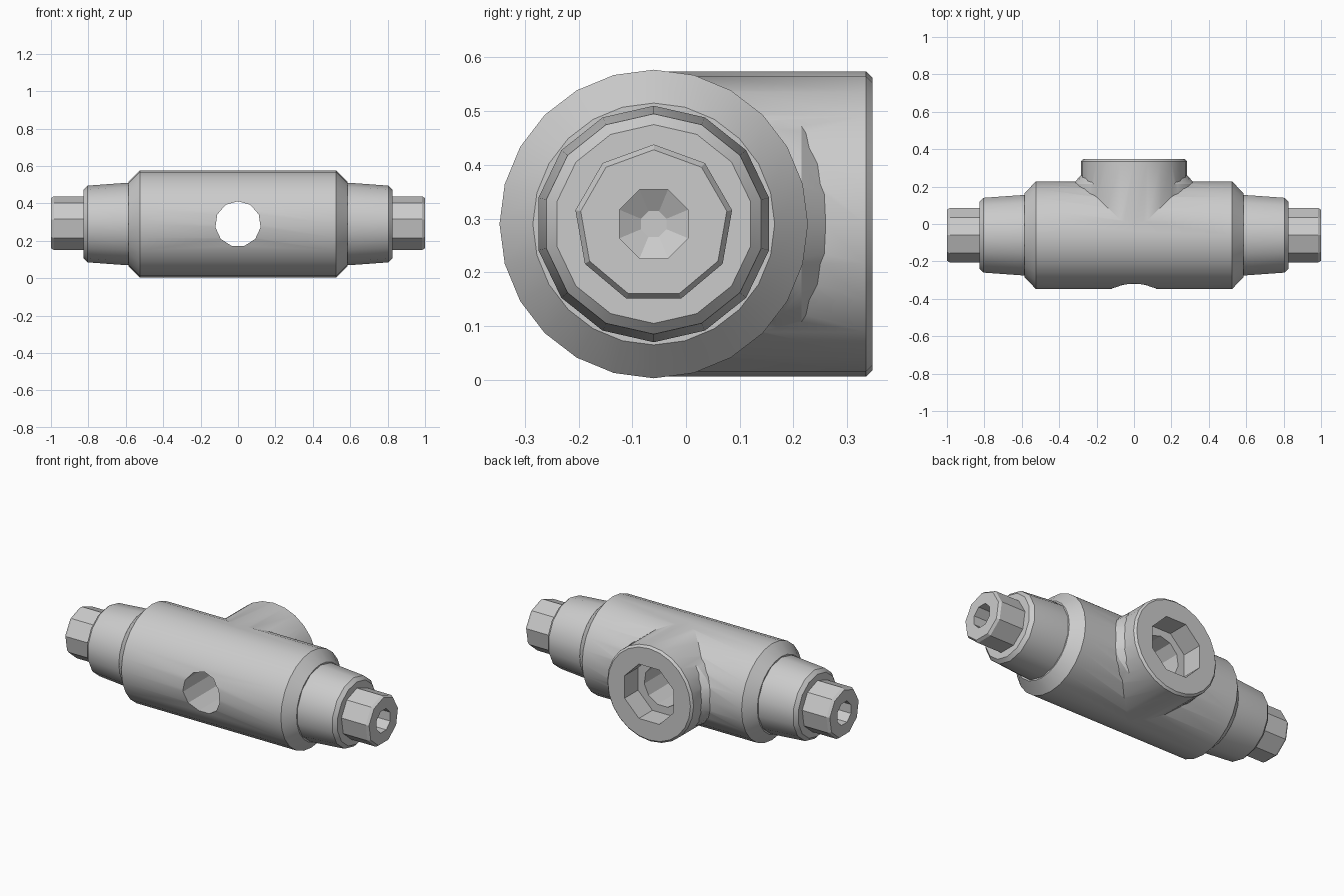
import bpy, bmesh, math
from mathutils import Matrix, Vector

AXIS_Y, AXIS_Z = -0.06, 0.29
if "Cube" in bpy.data.objects:
    bpy.data.objects.remove(bpy.data.objects["Cube"], do_unlink=True)

steel = bpy.data.materials.new("grey_steel")
steel.use_nodes = True
GREY = (0.6, 0.6, 0.6, 1)
steel.diffuse_color = GREY
steel.node_tree.nodes["Principled BSDF"].inputs["Base Color"].default_value = GREY


def lathe(name, profile, sides, direction, turn=0.0, stretch=1.0):
    """Closed solid from (distance, radius) pairs along +x, -x or +y."""
    bm = bmesh.new()
    rings = []
    d = Vector(direction)
    side = Vector((0, 1, 0)) if d.x else Vector((1, 0, 0))
    origin = Vector((0, AXIS_Y if d.x else 0, AXIS_Z))
    for dist, radius in profile:
        ring = []
        for i in range(sides):
            a = 2 * math.pi * (i + turn) / sides
            p = origin + d * dist + side * (radius * stretch * math.sin(a))
            ring.append(bm.verts.new(p + Vector((0, 0, radius * math.cos(a)))))
        rings.append(ring)
    for a, b in zip(rings, rings[1:]):
        for i in range(sides):
            j = (i + 1) % sides
            bm.faces.new((a[i], a[j], b[j], b[i]))
    bm.faces.new(rings[0])
    bm.faces.new(rings[-1])
    bmesh.ops.remove_doubles(bm, verts=bm.verts, dist=0.0001)
    bmesh.ops.recalc_face_normals(bm, faces=bm.faces)
    mesh = bpy.data.meshes.new(name)
    bm.to_mesh(mesh)
    bm.free()
    mesh.materials.append(steel)
    obj = bpy.data.objects.new(name, mesh)
    bpy.context.collection.objects.link(obj)
    return obj


def combine(target, tool, operation):
    """Apply a boolean and discard the tool."""
    mod = target.modifiers.new("cut", "BOOLEAN")
    mod.operation, mod.object, mod.solver = operation, tool, "EXACT"
    bpy.context.view_layer.objects.active = target
    bpy.ops.object.modifier_apply(modifier=mod.name)
    bpy.data.objects.remove(tool, do_unlink=True)


def smooth(obj, degrees):
    bpy.ops.object.select_all(action="DESELECT")
    obj.select_set(True)
    bpy.context.view_layer.objects.active = obj
    bpy.ops.object.shade_smooth_by_angle(angle=math.radians(degrees))


RIGHT, LEFT, BACK = (1, 0, 0), (-1, 0, 0), (0, 1, 0)

# Main barrel with chamfered ends
body = lathe("tee_body", [(-0.585, 0.225), (-0.525, 0.287), (0.525, 0.287),
                          (0.585, 0.225)], 24, RIGHT)

# Rear branch and the flare where it meets the barrel
branch = lathe("branch", [(AXIS_Y, 0.284), (0.335, 0.284), (0.347, 0.272)], 24, BACK)
flare = lathe("branch_flare", [(0.05, 0.25), (0.17, 0.25), (0.215, 0.245), (0.265, 0.21)],
              24, BACK, stretch=1.33)
combine(body, branch, "UNION")
combine(body, flare, "UNION")

# Cross bore and the wider rear socket
bore = lathe("bore_cutter", [(-0.5, 0.122), (0.5, 0.122)], 11, BACK)
socket = lathe("socket_cutter", [(0.22, 0.175), (0.5, 0.175)], 8, BACK, 0.5)
combine(body, bore, "DIFFERENCE")
combine(body, socket, "DIFFERENCE")
smooth(body, 28)

# Stepped sleeves and faceted end nuts with drilled holes
for label, d in (("left", RIGHT), ("right", LEFT)):
    sleeve = lathe(label + "_sleeve", [(0.5, 0.22), (0.6, 0.22), (0.805, 0.205),
                                       (0.825, 0.185)], 14, d)
    smooth(sleeve, 30)
    nut = lathe(label + "_end_nut", [(0.75, 0.148), (0.985, 0.148), (1.0, 0.138)], 9, d)
    drill = lathe("drill_cutter", [(0.81, 0), (0.85, 0.069), (1.1, 0.069)], 8, d, 0.5)
    combine(nut, drill, "DIFFERENCE")
